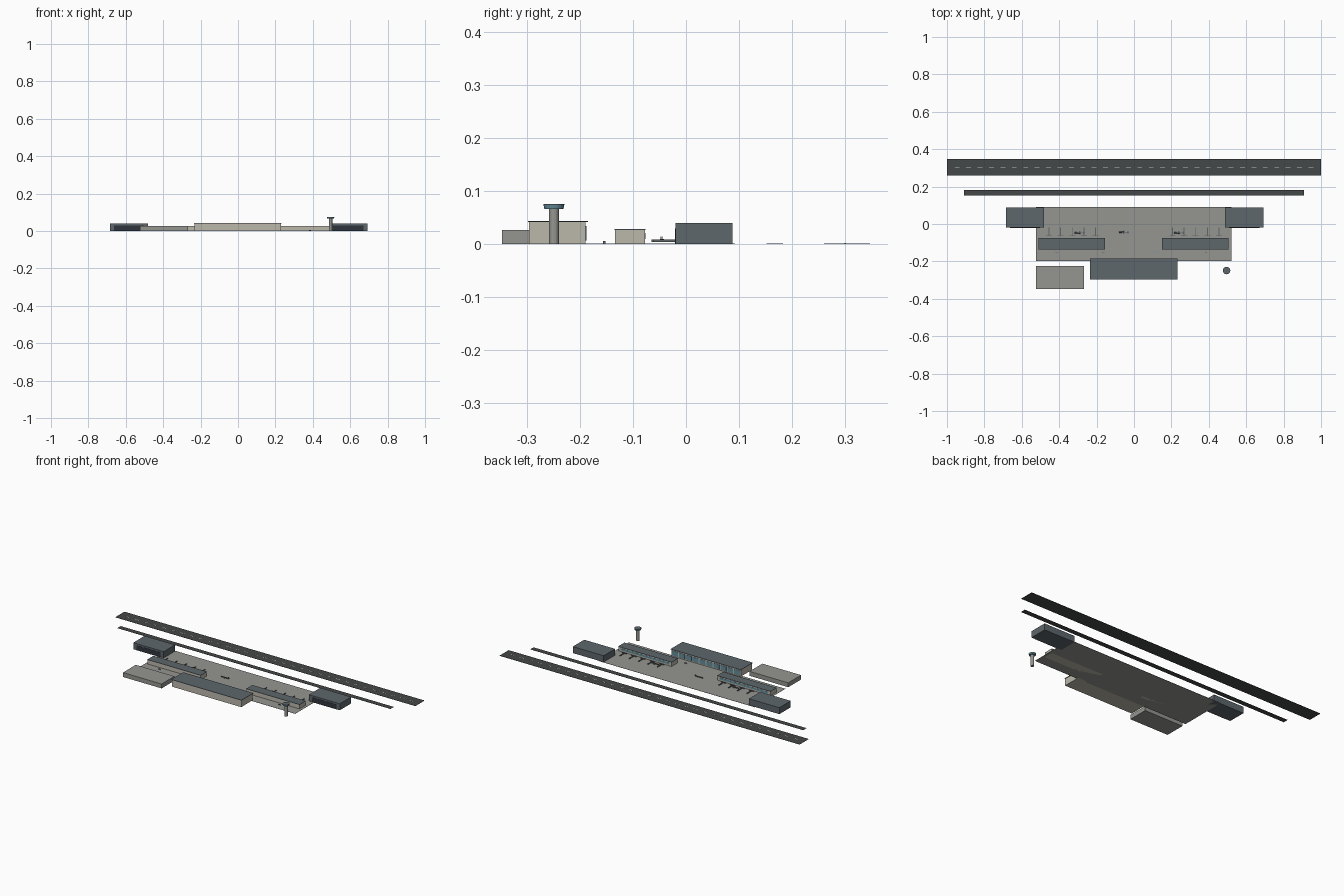
import bpy, math


def mat(name, r, g, b):
    m = bpy.data.materials.new(name)
    m.diffuse_color = (r, g, b, 1)
    return m


ASPHALT = mat("asphalt", 0.06, 0.065, 0.065)
CONCRETE = mat("concrete", 0.30, 0.30, 0.28)
WALL = mat("wall", 0.50, 0.48, 0.41)
ROOF = mat("roof", 0.11, 0.135, 0.15)
DOOR = mat("door", 0.03, 0.035, 0.045)
GLASS = mat("glass", 0.13, 0.27, 0.34)
WHITE = mat("white", 0.75, 0.75, 0.72)
METAL = mat("metal", 0.12, 0.13, 0.14)


def box(name, x0, x1, y0, y1, z0, z1, m):
    bpy.ops.mesh.primitive_cube_add(size=1, location=((x0 + x1) / 2, (y0 + y1) / 2, (z0 + z1) / 2))
    o = bpy.context.object
    o.name = name
    o.scale = (x1 - x0, y1 - y0, z1 - z0)
    o.data.materials.append(m)
    return o


def tube(name, x, y, z0, z1, r1, r2, m, n=16):
    bpy.ops.mesh.primitive_cone_add(vertices=n, radius1=r1, radius2=r2, depth=z1 - z0,
                                    location=(x, y, (z0 + z1) / 2))
    o = bpy.context.object
    o.name = name
    o.data.materials.append(m)
    return o


# ground surfaces
box("runway", -1, 1, 0.260, 0.347, 0, 0.001, ASPHALT)
box("taxiway", -0.91, 0.91, 0.152, 0.183, 0, 0.001, ASPHALT)
box("apron", -0.523, 0.52, -0.198, 0.092, 0, 0.001, CONCRETE)

# runway centre line
for i in range(32):
    x = -0.945 + i * 0.061
    box("runway_dash", x - 0.013, x + 0.013, 0.2985, 0.3015, 0.001, 0.0014, WHITE)

# terminal with glazed apron side
box("terminal", -0.233, 0.229, -0.296, -0.189, 0, 0.041, WALL)
box("terminal_roof", -0.236, 0.232, -0.298, -0.185, 0.041, 0.0435, ROOF)
for i in range(10):
    x = -0.209 + i * 0.046
    box("terminal_window", x - 0.019, x + 0.019, -0.189, -0.1875, 0.006, 0.034, GLASS)

# piers with jet bridges
for x0, x1, stands in ((-0.509, -0.155, -0.455), (0.150, 0.504, 0.205)):
    box("pier", x0, x1, -0.134, -0.077, 0, 0.026, WALL)
    box("pier_roof", x0 - 0.001, x1 + 0.001, -0.135, -0.076, 0.026, 0.028, ROOF)
    box("pier_glass", x0 + 0.015, x1 - 0.015, -0.077, -0.0763, 0.009, 0.021, GLASS)
    for i in range(5):
        x = stands + i * 0.0625
        box("stand_bar", x - 0.0025, x + 0.0025, -0.064, -0.020, 0.004, 0.008, METAL)
        box("stand_crosspiece", x - 0.016, x + 0.016, -0.065, -0.061, 0.004, 0.008, METAL)

# hangars with large front doors
for x0, x1 in ((-0.684, -0.481), (0.487, 0.693)):
    box("hangar", x0, x1, -0.020, 0.088, 0, 0.039, ROOF)
    box("hangar_door", x0 + 0.022, x1 - 0.022, -0.0212, -0.020, 0, 0.029, DOOR)

# parking block
box("parking_block", -0.524, -0.266, -0.347, -0.225, 0, 0.0265, CONCRETE)

# control tower
tube("tower_shaft", 0.495, -0.249, 0, 0.066, 0.0095, 0.0095, CONCRETE)
tube("tower_cab", 0.495, -0.249, 0.066, 0.0735, 0.018, 0.0195, GLASS)
tube("tower_roof", 0.495, -0.249, 0.0735, 0.0755, 0.020, 0.020, ROOF)

# parked aircraft
for x, y in ((-0.291, -0.047), (-0.055, -0.044), (0.240, -0.047)):
    f = tube("fuselage", x, y, 0, 0.052, 0.0032, 0.002, METAL, 12)
    f.rotation_euler = (0, math.radians(90), 0)
    f.location = (x, y, 0.0065)
    box("wing", x - 0.004, x + 0.004, y - 0.009, y + 0.009, 0.005, 0.0062, METAL)
    box("tail_fin", x + 0.018, x + 0.026, y - 0.0007, y + 0.0007, 0.0065, 0.0135, METAL)
    box("tail_plane", x + 0.019, x + 0.025, y - 0.006, y + 0.006, 0.007, 0.008, METAL)

# service vehicles
for i, x in enumerate((-0.415, -0.165, 0.110, 0.385)):
    box("service_vehicle", x - 0.006, x + 0.006, -0.156, -0.152, 0.001, 0.0055, GLASS if i == 2 else METAL)
